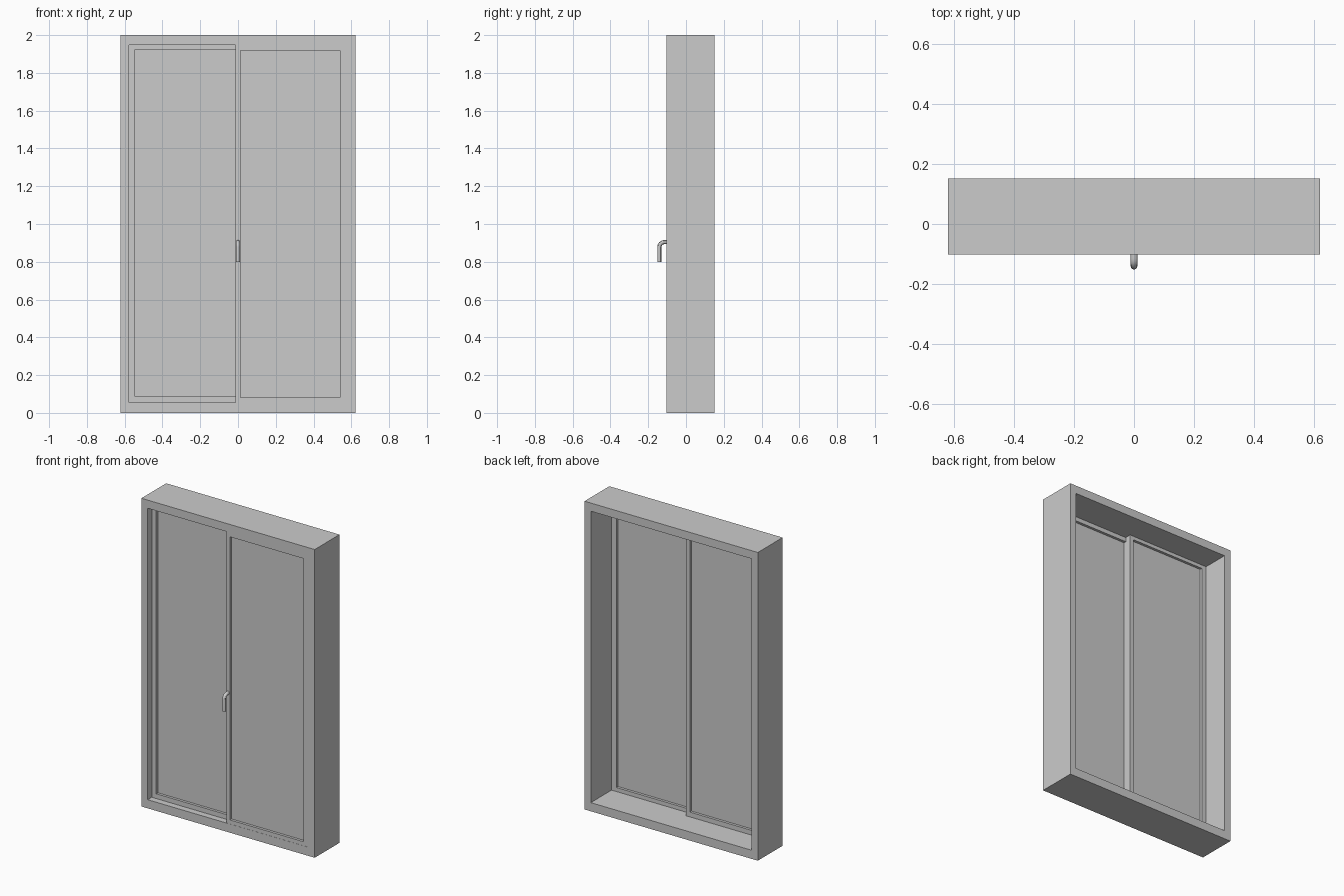
import bpy, bmesh, math

if "Cube" in bpy.data.objects:
    bpy.data.objects.remove(bpy.data.objects["Cube"])


def finish(name, bm):
    bmesh.ops.recalc_face_normals(bm, faces=bm.faces)
    mesh = bpy.data.meshes.new(name)
    bm.to_mesh(mesh)
    bm.free()
    obj = bpy.data.objects.new(name, mesh)
    bpy.context.collection.objects.link(obj)
    return obj


def rect(bm, r, y):
    x0, x1, z0, z1 = r
    return [bm.verts.new((x, y, z)) for x, z in ((x0, z0), (x1, z0), (x1, z1), (x0, z1))]


def ring(name, outer, inner, y0, y1):
    """Rectangular frame between two (x0, x1, z0, z1) outlines."""
    bm = bmesh.new()
    loops = [rect(bm, outer, y0), rect(bm, inner, y0), rect(bm, inner, y1), rect(bm, outer, y1)]
    for k in range(4):
        a, b = loops[k], loops[(k + 1) % 4]
        for i in range(4):
            j = (i + 1) % 4
            bm.faces.new((a[i], a[j], b[j], b[i]))
    return finish(name, bm)


def panel(name, r, y0, y1):
    bm = bmesh.new()
    a, b = rect(bm, r, y0), rect(bm, r, y1)
    bm.faces.new(a)
    bm.faces.new(b)
    for i in range(4):
        j = (i + 1) % 4
        bm.faces.new((a[i], a[j], b[j], b[i]))
    return finish(name, bm)


# Deep outer casing
FRONT, BACK = -0.102, 0.152
ring("outer_frame", (-0.622, 0.622, 0, 2), (-0.577, 0.577, 0.056, 1.947), FRONT, BACK)

# Two sliding sashes on neighbouring tracks, each with a thin pane
sashes = (
    ("right", (-0.013, 0.577, 0.056, 1.947), (0.012, 0.541, 0.082, 1.919), FRONT + 0.001),
    ("left", (-0.577, 0.013, 0.056, 1.947), (-0.545, -0.013, 0.087, 1.924), FRONT + 0.042),
)
for side, outer, inner, y in sashes:
    ring(side + "_sash", outer, inner, y, y + 0.04)
    panel(side + "_pane", inner, y + 0.017, y + 0.023)

# Bent round handle on the meeting stile
Y, Z, R = -0.141, 0.904, 0.026
path = [(0, FRONT + 0.002, Z)]
for k in range(7):
    a = math.pi / 2 * k / 6
    path.append((0, Y + R - R * math.sin(a), Z - R + R * math.cos(a)))
path.append((0, Y, 0.8))
curve = bpy.data.curves.new("handle", "CURVE")
curve.dimensions = "3D"
curve.bevel_depth = 0.011
curve.bevel_resolution = 4
curve.use_fill_caps = True
spline = curve.splines.new("POLY")
spline.points.add(len(path) - 1)
for p, co in zip(spline.points, path):
    p.co = (*co, 1)
handle = bpy.data.objects.new("handle", curve)
bpy.context.collection.objects.link(handle)
bpy.context.view_layer.objects.active = handle
handle.select_set(True)
bpy.ops.object.convert(target="MESH")
bpy.ops.object.shade_smooth_by_angle()
